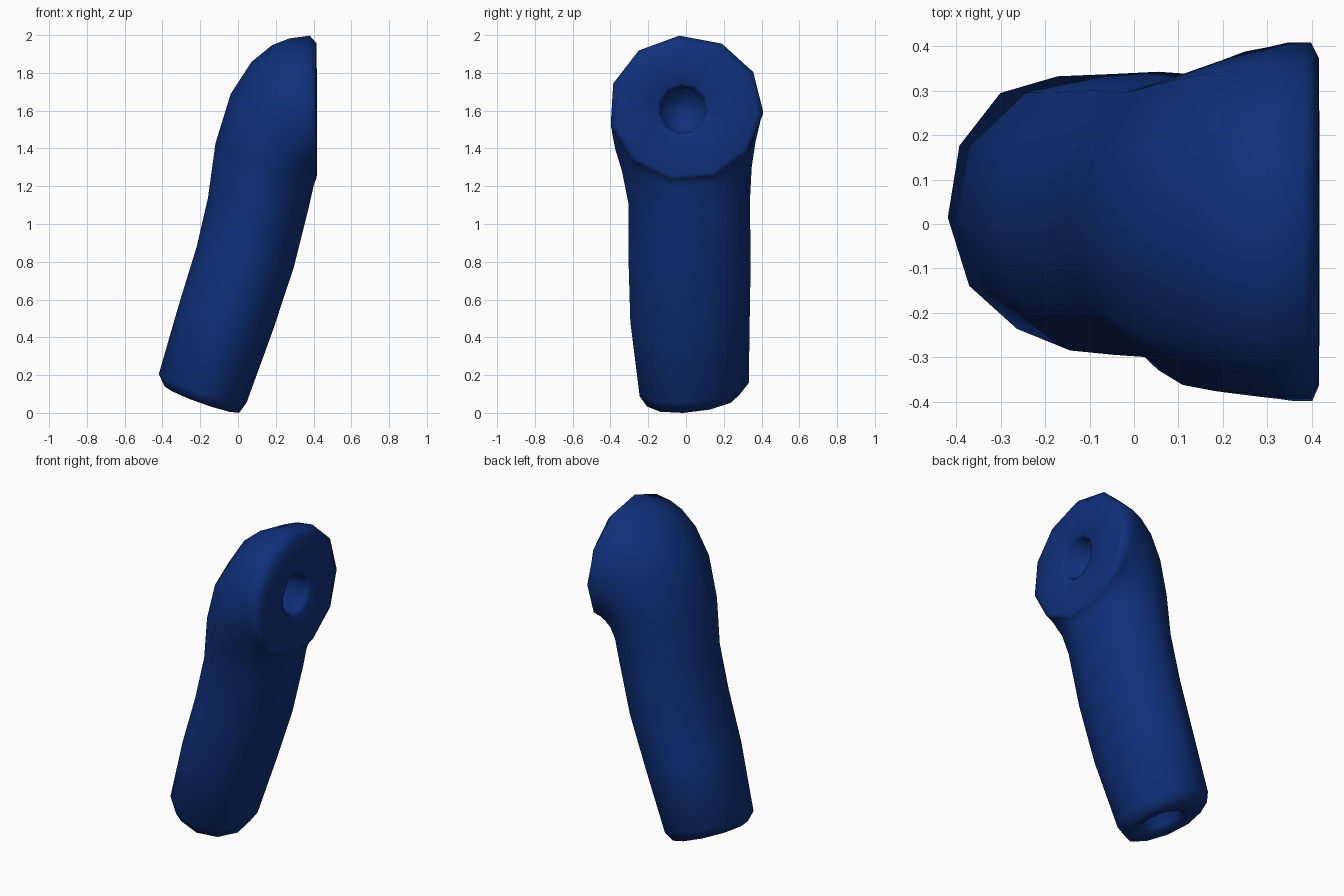
import bpy, bmesh, math

SIDES = 11
blue = bpy.data.materials.new("dark blue")
blue.diffuse_color = (0.005, 0.03, 0.2, 1)

# Rings along the bent tube: back point (x, z), front point (x, z), y min, y max, side tilt
rings = [
    # bottom socket: floor, wall, mouth
    (-0.23, 0.28, -0.03, 0.21, -0.08, 0.13, 0.10),
    (-0.29, 0.135, -0.06, 0.055, -0.10, 0.15, 0.10),
    (-0.32, 0.115, -0.045, 0.02, -0.13, 0.18, 0.10),
    # rounded bottom rim
    (-0.39, 0.145, 0.01, 0.005, -0.21, 0.28, 0.10),
    (-0.42, 0.21, 0.05, 0.06, -0.25, 0.33, 0.10),
    # stem
    (-0.31, 0.59, 0.19, 0.44, -0.30, 0.335, 0.04),
    (-0.22, 0.88, 0.30, 0.77, -0.31, 0.34, 0),
    (-0.16, 1.14, 0.38, 1.09, -0.31, 0.335, 0),
    # elbow fanning round to face +x
    (-0.12, 1.43, 0.403, 1.19, -0.345, 0.345, 0),
    (-0.04, 1.69, 0.408, 1.21, -0.38, 0.365, 0),
    (0.07, 1.86, 0.411, 1.22, -0.395, 0.385, 0),
    (0.18, 1.95, 0.413, 1.225, -0.40, 0.395, 0),
    (0.27, 1.985, 0.414, 1.23, -0.405, 0.405, 0),
    (0.38, 2.00, 0.415, 1.235, -0.405, 0.405, 0),
    # flat head face and its socket
    (0.415, 1.96, 0.417, 1.25, -0.37, 0.37, 0),
    (0.418, 1.75, 0.418, 1.46, -0.155, 0.125, 0),
    (0.40, 1.73, 0.40, 1.48, -0.135, 0.105, 0),
    (0.25, 1.71, 0.25, 1.50, -0.115, 0.085, 0),
]

bm = bmesh.new()
loops = []
for bx, bz, fx, fz, y0, y1, tilt in rings:
    loop = []
    for i in range(SIDES):
        a = 2 * math.pi * i / SIDES + math.radians(-5)
        c, s = math.cos(a), math.sin(a) * 1.01
        y = (y0 + y1) / 2 + s * (y1 - y0) / 2
        x = (bx + fx) / 2 + c * (bx - fx) / 2
        z = (bz + fz) / 2 + c * (bz - fz) / 2 + tilt * (s * (y1 - y0) / 2)
        loop.append(bm.verts.new((x, y, z)))
    loops.append(loop)

# skin between rings, then close the socket floors
for lo, hi in zip(loops, loops[1:]):
    for i in range(SIDES):
        j = (i + 1) % SIDES
        bm.faces.new((lo[i], lo[j], hi[j], hi[i]))
bm.faces.new(loops[0])
bm.faces.new(loops[-1])
bmesh.ops.recalc_face_normals(bm, faces=bm.faces)

# stand on the ground
low = min(v.co.z for v in bm.verts)
bmesh.ops.translate(bm, verts=bm.verts, vec=(0, 0, -low))
for f in bm.faces:
    f.smooth = True

mesh = bpy.data.meshes.new("bent_limb")
bm.to_mesh(mesh)
bm.free()
mesh.materials.append(blue)
bpy.context.collection.objects.link(bpy.data.objects.new("bent_limb", mesh))
